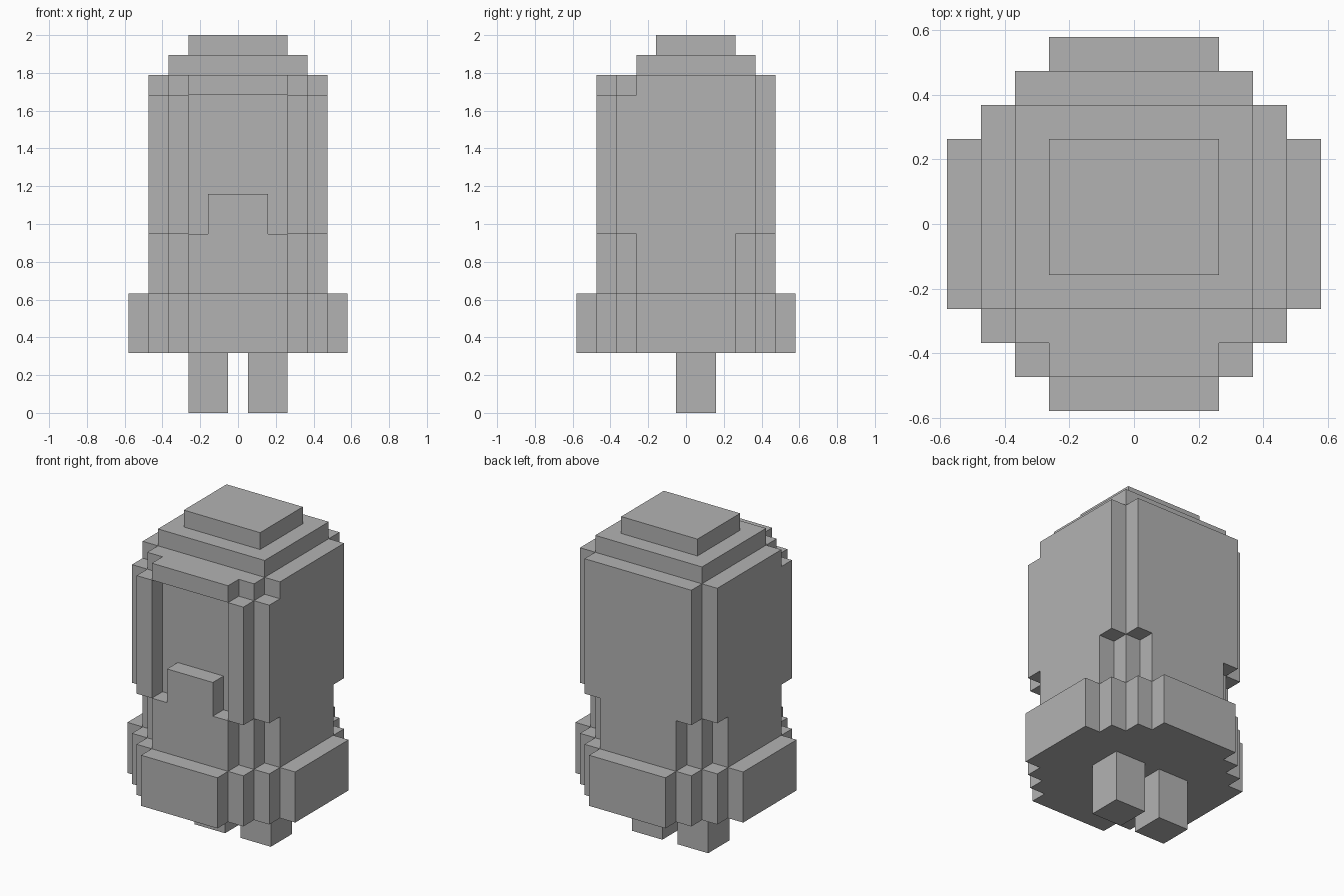
import bpy
import bmesh

U = 2 / 19  # one block of the stepped design

if "Cube" in bpy.data.objects:
    bpy.data.objects.remove(bpy.data.objects["Cube"])

grey = bpy.data.materials.new("plain_grey")
grey.use_nodes = True
grey.diffuse_color = (0.45, 0.45, 0.45, 1)
grey.node_tree.nodes["Principled BSDF"].inputs["Base Color"].default_value = grey.diffuse_color


def slab(name, outline, bottom, top):
    """Extrude a footprint, given in blocks, between two heights."""
    bm = bmesh.new()
    base = bm.faces.new([bm.verts.new((x * U, y * U, bottom * U)) for x, y in outline])
    walls = bmesh.ops.extrude_face_region(bm, geom=[base])
    verts = [v for v in walls["geom"] if isinstance(v, bmesh.types.BMVert)]
    bmesh.ops.translate(bm, verts=verts, vec=(0, 0, (top - bottom) * U))
    bmesh.ops.recalc_face_normals(bm, faces=bm.faces)
    mesh = bpy.data.meshes.new(name)
    bm.to_mesh(mesh)
    bm.free()
    mesh.materials.append(grey)
    obj = bpy.data.objects.new(name, mesh)
    bpy.context.collection.objects.link(obj)
    return obj


def box(x0, x1, y0, y1):
    return [(x0, y0), (x1, y0), (x1, y1), (x0, y1)]


def mirrored(half):
    """Close a right-hand outline, listed front to back, across x = 0."""
    return half + [(-x, y) for x, y in reversed(half)]


def stairs(radius, steps):
    """Front quarter of a stepped circle, from the front edge to the side."""
    pts = []
    for i in range(steps + 1):
        x = radius - steps + i
        pts += [(x, -radius + i), (x, -radius + i + 1)]
    return pts[:-1]


def back(front):
    return [(x, -y) for x, y in reversed(front)]


wide = stairs(5.5, 3)
narrow = stairs(4.5, 2)
notched = stairs(4.5, 1)

# Legs
for side, x in (("right", -2.5), ("left", 0.5)):
    slab(side + "_leg", box(x, x + 2, -0.5, 1.5), 0, 3)

# Flared skirt and waist
slab("skirt", mirrored(wide + back(wide)), 3, 6)
slab("waist", mirrored(narrow + back(narrow)), 6, 9)

# Upper body with a recessed front opening between two pillars
opening = [(2.5, -3.5), (2.5, -4.5)]
slab("upper_body", mirrored(opening + notched + back(notched)), 9, 16)
slab("front_tab", box(-1.5, 1.5, -4.5, -3.5), 9, 11)

# Brow layer, with stepped front corners
slab("brow", mirrored(narrow + back(notched)), 16, 17)

# Stepped crown
slab("crown_lower", box(-3.5, 3.5, -2.5, 3.5), 17, 18)
slab("crown_top", box(-2.5, 2.5, -1.5, 2.5), 18, 19)
